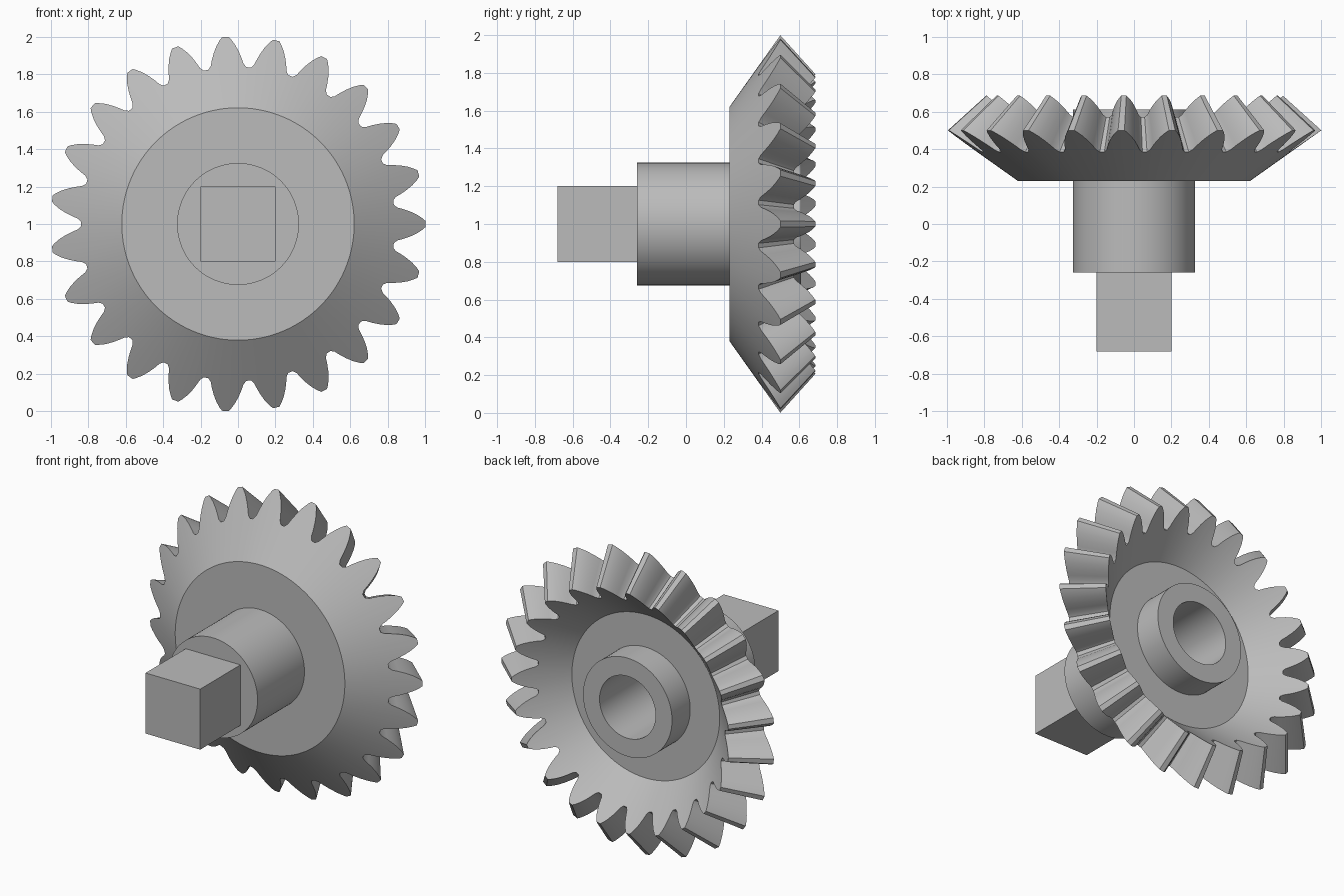
import bpy, bmesh, math

default = bpy.data.objects.get("Cube")
if default:
    bpy.data.objects.remove(default, do_unlink=True)

AXIS_Z = 1.0      # height of the gear axis
TEETH = 23
APEX = 1.4        # point on the axis where all teeth converge

steel = bpy.data.materials.new("grey steel")
steel.use_nodes = True
grey = (0.5, 0.5, 0.5, 1)
steel.diffuse_color = grey
steel.node_tree.nodes["Principled BSDF"].inputs["Base Color"].default_value = grey


def finish(name, bm):
    bmesh.ops.recalc_face_normals(bm, faces=bm.faces)
    mesh = bpy.data.meshes.new(name)
    bm.to_mesh(mesh)
    bm.free()
    mesh.materials.append(steel)
    obj = bpy.data.objects.new(name, mesh)
    obj.location.z = AXIS_Z
    bpy.context.collection.objects.link(obj)
    bpy.ops.object.select_all(action="DESELECT")
    obj.select_set(True)
    bpy.context.view_layer.objects.active = obj
    bpy.ops.object.shade_smooth_by_angle(angle=math.radians(28))
    return obj


def loft(name, angles, section, closed):
    """Turn a (radius, y) section, which may vary by sample, about the axis."""
    bm = bmesh.new()
    columns = []
    for i, a in enumerate(angles):
        columns.append([bm.verts.new((r * math.cos(a), y, r * math.sin(a)))
                        for r, y in section(i)])
    rows = len(columns[0])
    for i, col in enumerate(columns):
        nxt = columns[(i + 1) % len(columns)]
        for j in range(rows if closed else rows - 1):
            k = (j + 1) % rows
            bm.faces.new((col[j], col[k], nxt[k], nxt[j]))
    bmesh.ops.remove_doubles(bm, verts=bm.verts, dist=1e-5)
    return finish(name, bm)


# Toothed wheel: tooth outline as (radius, half angle), mirrored and repeated
half = [(0.838, 0.122), (0.855, 0.103), (0.885, 0.09), (0.92, 0.073),
        (0.955, 0.053), (0.985, 0.031), (1.0, 0.017)]
tooth = [(r, -a) for r, a in half] + [(r, a) for r, a in reversed(half)]
outline = [(r, a + n * math.tau / TEETH) for n in range(TEETH) for r, a in tooth]


def wheel_section(i):
    r = outline[i][0]
    y = 0.23 + (r - 0.62) * 0.71            # on the front cone
    slope = (APEX - y) / r                  # ray towards the apex
    r_in = (APEX - 0.42 + 1.04 * 0.54) / (slope + 1.04)
    y_in = APEX - slope * r_in              # on the rear dish
    return [(0.3, 0.23), (0.62, 0.23), (r, y), (r_in, y_in), (0.54, 0.42), (0.3, 0.42)]


loft("toothed_wheel", [a for r, a in outline], wheel_section, True)

# Hub with a blind bore at the back
hub = [(0, -0.26), (0.325, -0.26), (0.325, 0.61), (0.205, 0.61), (0.205, -0.2), (0, -0.2)]
loft("hub", [n * math.tau / 96 for n in range(96)], lambda i: hub, False)

# Square drive shaft
bm = bmesh.new()
bmesh.ops.create_cube(bm, size=1)
bmesh.ops.scale(bm, vec=(0.4, 0.43, 0.4), verts=bm.verts)
bmesh.ops.translate(bm, vec=(0, -0.465, 0), verts=bm.verts)
finish("square_shaft", bm)
